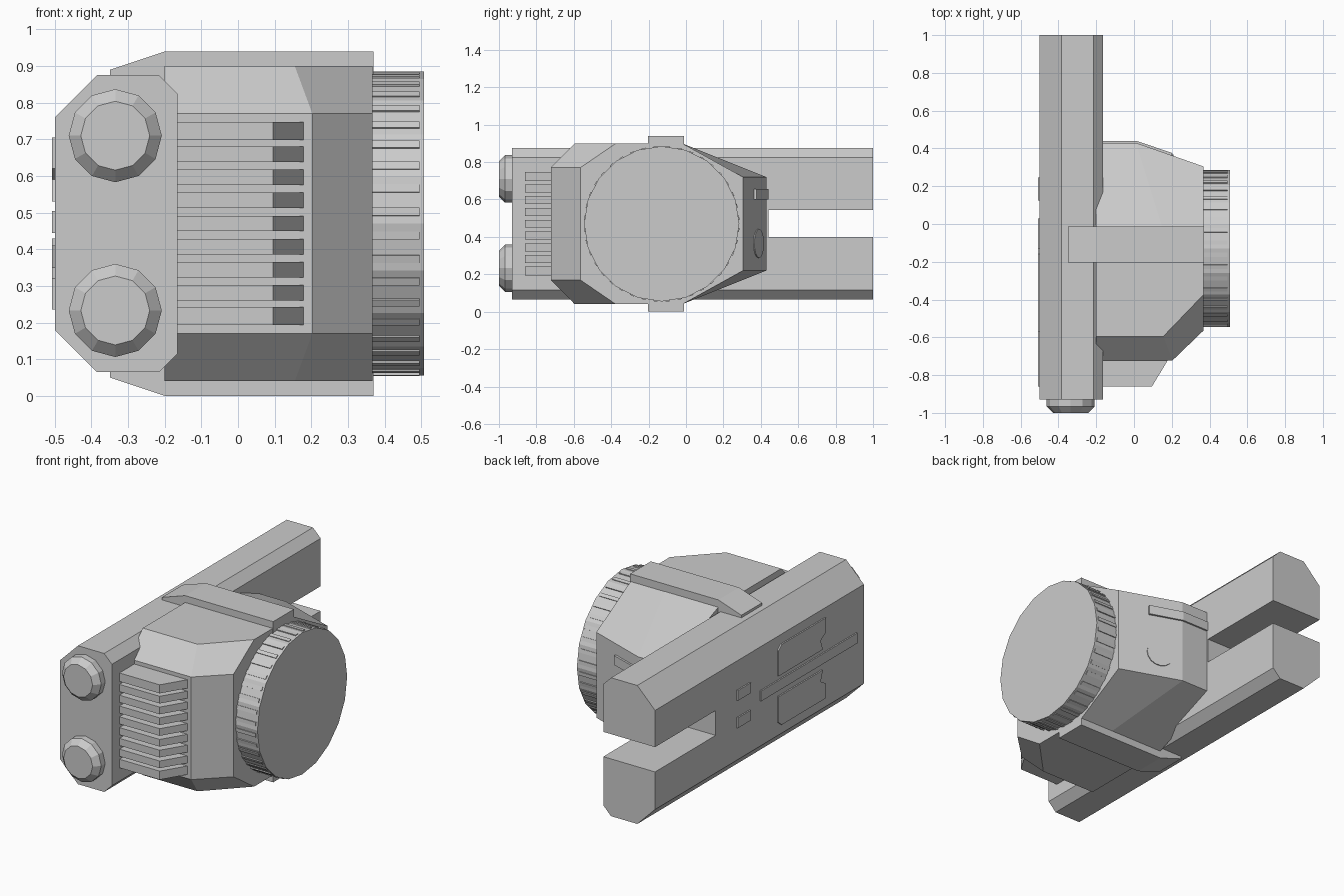
import bpy, bmesh, math
from mathutils import Vector, Matrix

if "Cube" in bpy.data.objects:
    bpy.data.objects.remove(bpy.data.objects["Cube"])

grey = bpy.data.materials.new("mid_grey")
grey.diffuse_color = (0.6, 0.6, 0.6, 1)
grey.use_nodes = True
grey.node_tree.nodes["Principled BSDF"].inputs["Base Color"].default_value = grey.diffuse_color


def finish(name, bm):
    bmesh.ops.recalc_face_normals(bm, faces=bm.faces[:])
    me = bpy.data.meshes.new(name)
    bm.to_mesh(me)
    bm.free()
    me.materials.append(grey)
    ob = bpy.data.objects.new(name, me)
    bpy.context.collection.objects.link(ob)
    return ob


def loft(bm, rings):
    """Skin closed rings of equal length and cap both ends."""
    vs = [[bm.verts.new(p) for p in r] for r in rings]
    n = len(vs[0])
    for a, b in zip(vs, vs[1:]):
        for i in range(n):
            j = (i + 1) % n
            bm.faces.new((a[i], a[j], b[j], b[i]))
    bm.faces.new(vs[0])
    bm.faces.new(vs[-1])


def place(axis, u, v, w):
    return {"x": (w, u, v), "y": (u, w, v), "z": (u, v, w)}[axis]


def prism(name, pts, axis, a, b):
    bm = bmesh.new()
    loft(bm, [[place(axis, u, v, w) for u, v in pts] for w in (a, b)])
    return finish(name, bm)


def turned(name, axis, centre, steps, sides):
    """Stacked polygon rings: steps are (position along axis, radius)."""
    bm = bmesh.new()
    cu, cv = centre
    ang = [2 * math.pi * i / sides for i in range(sides)]
    loft(bm, [[place(axis, cu + r * math.cos(t), cv + r * math.sin(t), w) for t in ang]
              for w, r in steps])
    return finish(name, bm)


def rect(u0, u1, v0, v1):
    return [(u0, v0), (u1, v0), (u1, v1), (u0, v1)]


MID = 0.47  # height of the horizontal symmetry plane


def flip(pts):
    return [(u, 2 * MID - v) for u, v in pts]


# Rail: chamfered bar with a slot cut in the back end
half = [(-0.5, 0.76), (-0.385, 0.875), (-0.215, 0.875), (-0.165, 0.825)]
rail = prism("rail", half + flip(half)[::-1], "y", -0.93, 1.0)
cutter = prism("slot_cutter", rect(-0.7, 0.0, 0.40, 0.545), "y", 0.44, 1.2)
cutter.hide_render = True
mod = rail.modifiers.new("slot", "BOOLEAN")
mod.operation, mod.solver, mod.object = "DIFFERENCE", "EXACT", cutter
bpy.context.view_layer.objects.active = rail
bpy.ops.object.modifier_apply(modifier=mod.name)
bpy.data.objects.remove(cutter)

# Two end knobs on the front of the rail
for label, z in (("upper", 0.71), ("lower", 0.233)):
    turned(label + "_end_knob", "y", (-0.335, z),
           [(-0.92, 0.127), (-0.967, 0.127), (-1.0, 0.094)], 12)


# Housing: eight-sided body tapering towards the dial
def body_ring(xs, yf, yc, yb):
    xf, xc, xm, xb = xs
    top = [(xf, yf, 0.77), (xc, yc, 0.90), (xm, -0.02, 0.90), (xb, yb, 0.72)]
    return top + [(x, y, 2 * MID - z) for x, y, z in reversed(top)]


bm = bmesh.new()
loft(bm, [body_ring([-0.2] * 4, -0.723, -0.595, 0.43),
          body_ring((0.203, 0.155, 0.15, 0.01), -0.723, -0.595, 0.43),
          body_ring([0.367] * 4, -0.565, -0.375, 0.305)])
finish("housing", bm)

# Straps over the top and bottom of the housing
strap = [(-0.35, 0.86), (-0.35, 0.89), (-0.2, 0.94), (0.37, 0.94), (0.37, 0.86)]
prism("top_strap", strap, "y", -0.203, -0.012)
prism("bottom_strap", flip(strap), "y", -0.203, -0.012)

# Cooling fins on the front of the housing
fin = [(-0.19, -0.70), (-0.19, -0.86), (0.095, -0.86), (0.18, -0.72), (0.18, -0.70)]
for i in range(9):
    z = 0.218 + i * 0.0631
    h = 0.025 if i in (0, 8) else 0.021
    prism("fin_%d" % (i + 1), fin, "z", z - h, z + h)

# Dial with gripping ribs round the rim
turned("dial", "x", (-0.13, MID), [(0.35, 0.415), (0.507, 0.415)], 20)
bm = bmesh.new()
for i in range(40):
    rot = Matrix.Rotation(math.radians(9 * i + 4.5), 4, "X")
    m = (Matrix.Translation((0.43, -0.13, MID)) @ rot @ Matrix.Translation((0, 0.408, 0))
         @ Matrix.Diagonal((0.13, 0.016, 0.022, 1)))
    bmesh.ops.create_cube(bm, size=1, matrix=m)
finish("dial_ribs", bm)

# Release bar and round button on the back of the housing
bar = [(-0.2, 0.41), (-0.2, 0.44), (0.012, 0.44), (0.203, 0.376), (0.198, 0.35), (0.01, 0.41)]
prism("release_bar", bar, "z", 0.60, 0.655)
bm = bmesh.new()
normal = Vector((0.125, 0.357, 0))
m = (Matrix.Translation((0.135, 0.386, 0.365))
     @ normal.to_track_quat("Z", "Y").to_matrix().to_4x4())
bmesh.ops.create_cone(bm, cap_ends=True, segments=16, radius1=0.078, radius2=0.078,
                      depth=0.012, matrix=m)
finish("back_button", bm)

# Thin plates on the left face of the rail
X0, X1 = -0.508, -0.498
prism("side_strip", rect(-0.86, 0.03, 0.445, 0.505), "x", X0, X1)
panel = [(-0.13, 0.53), (-0.13, 0.68), (-0.16, 0.705), (-0.57, 0.705), (-0.57, 0.62),
         (-0.52, 0.59), (-0.54, 0.53)]
prism("upper_side_panel", panel, "x", X0, X1)
prism("lower_side_panel", flip(panel), "x", X0, X1)
for label, z in (("upper", 0.53), ("lower", 0.37)):
    prism(label + "_side_tab", rect(0.125, 0.245, z, z + 0.06), "x", X0, X1)
